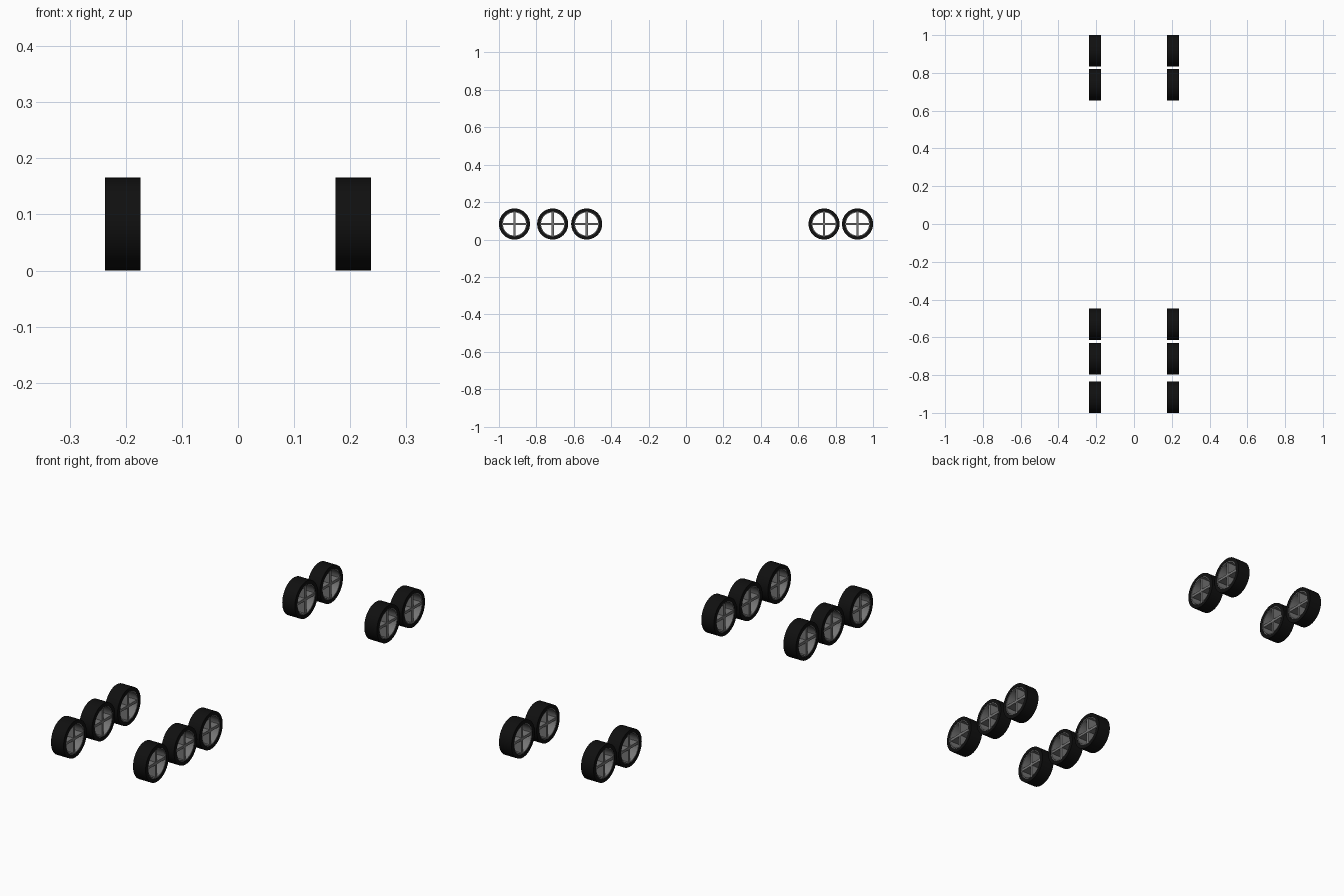
import bpy, bmesh, math
from mathutils import Matrix

if "Cube" in bpy.data.objects:
    bpy.data.objects.remove(bpy.data.objects["Cube"])

R, WIDTH, TRACK = 0.083, 0.063, 0.2055
AXLES = [-0.917, -0.713, -0.531, 0.738, 0.917]


def material(name, v):
    m = bpy.data.materials.new(name)
    m.diffuse_color = (v, v, v, 1)
    m.use_nodes = True
    m.node_tree.nodes["Principled BSDF"].inputs["Base Color"].default_value = m.diffuse_color
    return m


RUBBER = material("black rubber", 0.005)
METAL = material("grey metal", 0.18)


def finish(bm, name, mat, loc):
    bmesh.ops.recalc_face_normals(bm, faces=bm.faces)
    me = bpy.data.meshes.new(name)
    bm.to_mesh(me)
    bm.free()
    me.materials.append(mat)
    ob = bpy.data.objects.new(name, me)
    ob.location = loc
    bpy.context.collection.objects.link(ob)
    bpy.context.view_layer.objects.active = ob
    ob.select_set(True)
    bpy.ops.object.shade_smooth_by_angle(angle=math.radians(35))
    ob.select_set(False)


def ring(name, mat, loc, profile, n=40):
    """Closed (x, radius) profile turned around the x axis."""
    bm = bmesh.new()
    loops = [[bm.verts.new((x, r * math.cos(2 * math.pi * i / n), r * math.sin(2 * math.pi * i / n)))
              for x, r in profile] for i in range(n)]
    k = len(profile)
    for i in range(n):
        a, b = loops[i], loops[(i + 1) % n]
        for j in range(k):
            bm.faces.new((a[j], a[(j + 1) % k], b[(j + 1) % k], b[j]))
    finish(bm, name, mat, loc)


def cross(name, mat, loc, depth, length, thick):
    """Two deep crossed plates spanning the rim."""
    bm = bmesh.new()
    for size in ((depth, length, thick), (depth * 0.98, thick, length)):
        bmesh.ops.create_cube(bm, size=1, matrix=Matrix.Diagonal((*size, 1)))
    finish(bm, name, mat, loc)


h = WIDTH / 2
for side, x in (("left", -TRACK), ("right", TRACK)):
    for i, y in enumerate(AXLES, 1):
        loc = (x, y, R)
        # Tyre with a square tread and flat sidewalls
        ring(f"tyre_{side}_{i}", RUBBER, loc,
             [(-h, 0.066), (-h, R), (h, R), (h, 0.066)])
        # Thin open rim lining the tyre
        ring(f"rim_{side}_{i}", METAL, loc,
             [(-h + .001, 0.062), (-h + .001, 0.067), (h - .001, 0.067), (h - .001, 0.062)])
        # Four spokes
        cross(f"spokes_{side}_{i}", METAL, loc, WIDTH - 0.008, 0.126, 0.012)
